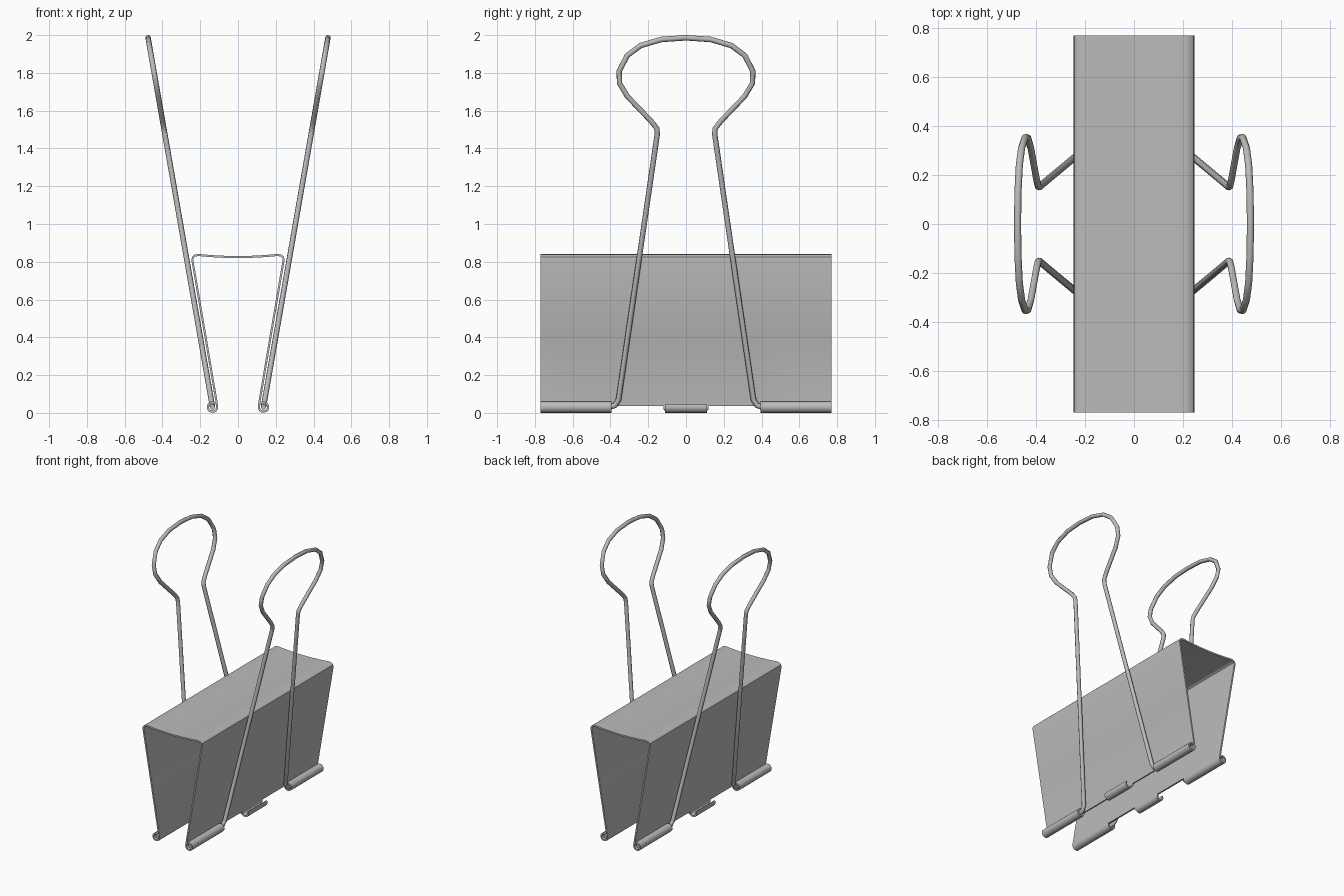
import bpy, bmesh, math
from mathutils import Vector

if "Cube" in bpy.data.objects:
    bpy.data.objects.remove(bpy.data.objects["Cube"], do_unlink=True)

steel = bpy.data.materials.new("grey steel")
steel.use_nodes = True
GREY = (0.5, 0.5, 0.5, 1)
steel.diffuse_color = GREY
steel.node_tree.nodes["Principled BSDF"].inputs["Base Color"].default_value = GREY

HINGE_X, HINGE_Z = 0.135, 0.031     # axis of the rolled bottom edge
ROLL_R = 0.025


def activate(obj):
    bpy.ops.object.select_all(action="DESELECT")
    obj.select_set(True)
    bpy.context.view_layer.objects.active = obj


def build_body():
    # Half of the cross-section: bowed top, rounded shoulder, leaning side
    top = [(x, 0.825 + 0.011 * (x / 0.21) ** 2) for x in (0, 0.07, 0.14, 0.21)]
    shoulder = [(0.228, 0.833), (0.239, 0.823), (0.241, 0.805)]
    side = [(0.175, 0.42), (HINGE_X - ROLL_R, 0.036)]
    # Roll that wraps outward and up around the wire
    steps = 15
    roll = []
    for i in range(1, steps + 1):
        a = math.radians(180 + 315 * i / steps)
        roll.append((HINGE_X + ROLL_R * math.cos(a), HINGE_Z + ROLL_R * math.sin(a)))
    half = top + shoulder + side + roll
    sheet_end = len(half) - steps - 1
    tab_end = sheet_end + 10

    stations = (-0.77, -0.395, -0.12, 0.12, 0.395, 0.77)
    # Last profile point reached by each strip: long rolls at the ends, short tab in the middle
    reach = (len(half) - 1, sheet_end, tab_end, sheet_end, len(half) - 1)

    bm = bmesh.new()
    for s in (1, -1):
        grid = []
        for y in stations:
            row = []
            for i, (x, z) in enumerate(half):
                # the middle tab narrows a little towards its lip
                taper = 0.92 if abs(y) < 0.2 and i > sheet_end + 1 else 1
                row.append(bm.verts.new((s * x, y * taper, z)))
            grid.append(row)
        for j, last in enumerate(reach):
            for i in range(last):
                quad = [grid[j][i], grid[j + 1][i], grid[j + 1][i + 1], grid[j][i + 1]]
                bm.faces.new(quad if s > 0 else quad[::-1])
    bmesh.ops.delete(bm, geom=[v for v in bm.verts if not v.link_faces], context="VERTS")
    bmesh.ops.remove_doubles(bm, verts=bm.verts, dist=0.0005)
    bmesh.ops.recalc_face_normals(bm, faces=bm.faces)
    mesh = bpy.data.meshes.new("clip_body")
    bm.to_mesh(mesh)
    bm.free()
    obj = bpy.data.objects.new("clip_body", mesh)
    bpy.context.collection.objects.link(obj)
    mesh.materials.append(steel)
    solid = obj.modifiers.new("thickness", "SOLIDIFY")
    solid.thickness = 0.011
    solid.offset = 0
    activate(obj)
    bpy.ops.object.modifier_apply(modifier=solid.name)
    bpy.ops.object.shade_smooth_by_angle(angle=math.radians(40))


def build_handle(name, s):
    # Half of the bent wire as (y, z), from the hinge up to the middle of the loop
    half = [(0.755, HINGE_Z), (0.4, HINGE_Z), (0.375, 0.04), (0.357, 0.07),
            (0.152, 1.475), (0.154, 1.505), (0.185, 1.545), (0.31, 1.675),
            (0.352, 1.745), (0.354, 1.81), (0.31, 1.893), (0.24, 1.945),
            (0.13, 1.977), (0, 1.986)]
    path = half + [(-y, z) for y, z in half[-2::-1]]
    curve = bpy.data.curves.new(name, "CURVE")
    curve.dimensions = "3D"
    curve.bevel_depth = 0.0145
    curve.bevel_resolution = 2
    curve.use_fill_caps = True
    spline = curve.splines.new("POLY")
    spline.points.add(len(path) - 1)
    for p, (y, z) in zip(spline.points, path):
        p.co = (s * (HINGE_X + 0.1745 * (z - HINGE_Z)), y, z, 1)
    obj = bpy.data.objects.new(name, curve)
    bpy.context.collection.objects.link(obj)
    curve.materials.append(steel)
    activate(obj)
    bpy.ops.object.convert(target="MESH")
    bpy.ops.object.shade_smooth_by_angle(angle=math.radians(50))


build_body()
build_handle("left_handle", 1)
build_handle("right_handle", -1)
